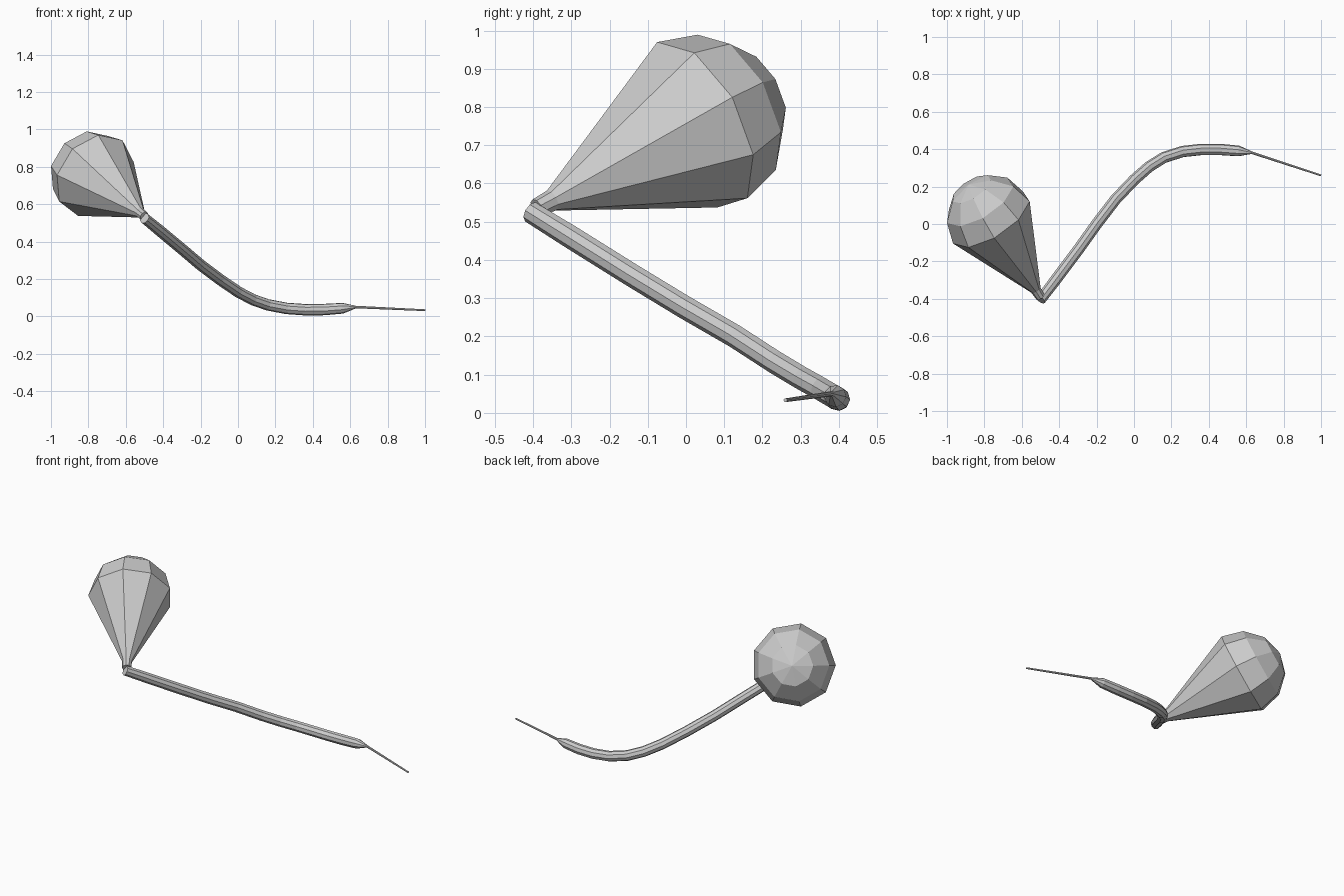
import bpy, bmesh
from math import sin, cos, pi, radians
from mathutils import Vector

if "Cube" in bpy.data.objects:
    bpy.data.objects.remove(bpy.data.objects["Cube"])

SIDES = 9

def sweep(name, points, radii, up):
    """Flat-faced tube through points; each ring lies square to the path."""
    pts = [Vector(p) for p in points]
    bm = bmesh.new()
    rings = []
    u = Vector(up)
    for i, (p, r) in enumerate(zip(pts, radii)):
        a, b = pts[max(i - 1, 0)], pts[min(i + 1, len(pts) - 1)]
        t = (b - p).normalized() + (p - a).normalized()
        t.normalize()
        u = (u - t * u.dot(t)).normalized()
        v = t.cross(u)
        rings.append([bm.verts.new(p + r * (u * cos(2 * pi * k / SIDES) + v * sin(2 * pi * k / SIDES)))
                      for k in range(SIDES)])
    for lo, hi in zip(rings, rings[1:]):
        for k in range(SIDES):
            j = (k + 1) % SIDES
            bm.faces.new((lo[k], lo[j], hi[j], hi[k]))
    bm.faces.new(rings[0][::-1])
    bm.faces.new(rings[-1])
    bmesh.ops.remove_doubles(bm, verts=bm.verts, dist=0.0005)
    bmesh.ops.recalc_face_normals(bm, faces=bm.faces)
    me = bpy.data.meshes.new(name)
    bm.to_mesh(me)
    bm.free()
    ob = bpy.data.objects.new(name, me)
    bpy.context.collection.objects.link(ob)
    return ob

# bulb: short neck, long cone, then a half-sphere dome
base = Vector((-0.5, -0.39, 0.535))
centre = Vector((-0.766, 0.026, 0.753))
axis = (centre - base).normalized()
R = 0.24
length = (centre - base).length
steps = [(0, 0.026), (0.05, 0.029), (length, R)]
steps += [(length + R * sin(radians(a)), R * cos(radians(a))) for a in (30, 60, 90)]
sweep("bulb", [base + axis * d for d, _ in steps], [r for _, r in steps],
      Vector((-0.75, -0.07, 0.97)) - centre)

# curved stem, narrowing at its far end
stem = [(-0.5, -0.405, 0.525), (-0.42, -0.3, 0.46), (-0.3, -0.14, 0.36),
        (-0.2, 0.0, 0.275), (-0.1, 0.13, 0.2), (0.0, 0.235, 0.132),
        (0.08, 0.305, 0.09), (0.16, 0.355, 0.062), (0.26, 0.387, 0.043),
        (0.36, 0.398, 0.036), (0.46, 0.398, 0.037), (0.56, 0.39, 0.044),
        (0.63, 0.381, 0.05)]
sweep("stem", stem, [0.029] + [0.031] * 10 + [0.029, 0.007], (0, 0, 1))

# thin wire tip
sweep("wire_tip", [stem[-1], (1.0, 0.26, 0.033)], [0.007, 0.005], (0, 0, 1))
